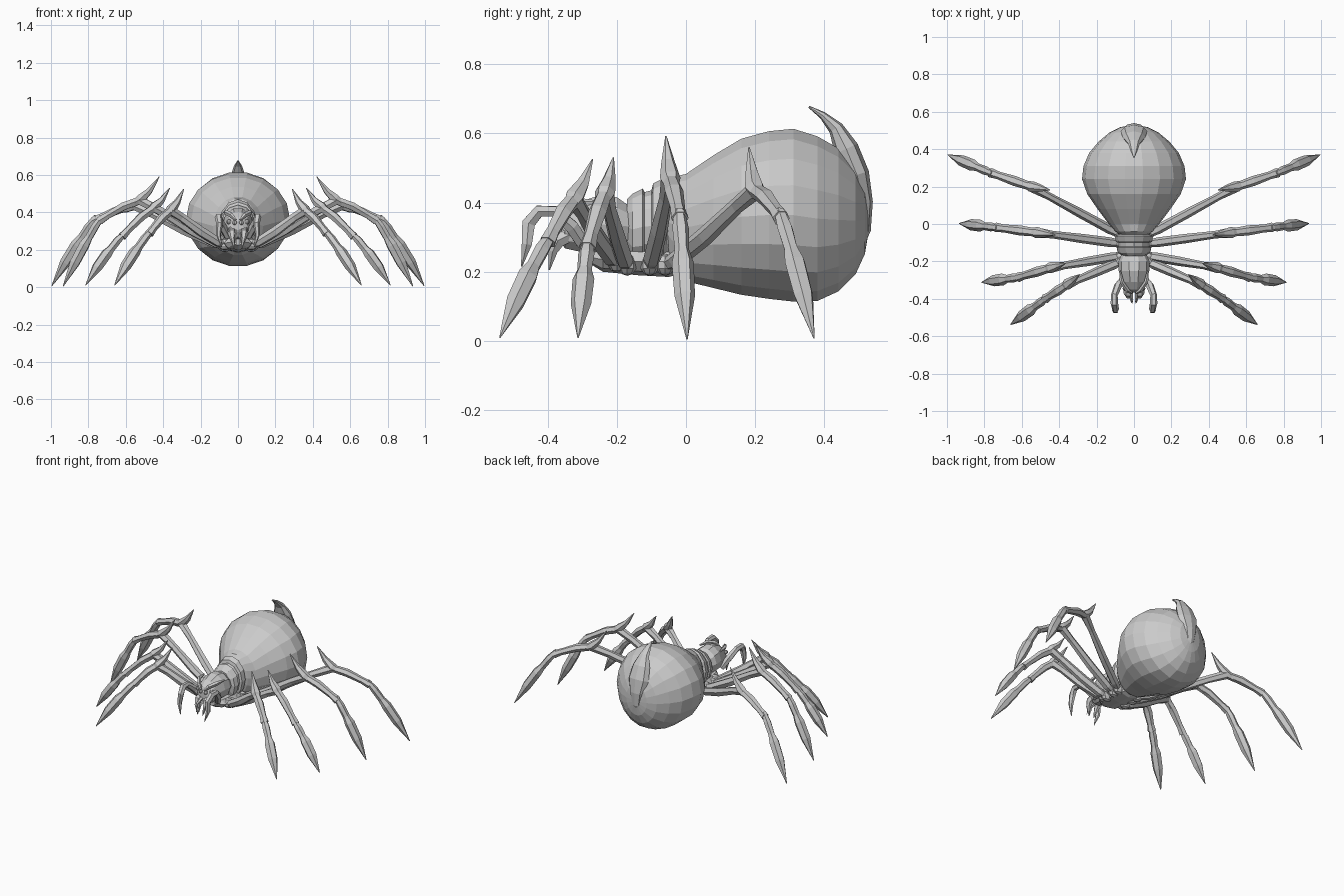
import bpy, bmesh, math
from mathutils import Vector


def skin(name, rings):
    """Join equal-sized rings of points into one closed flat-shaded mesh."""
    bm = bmesh.new()
    vr = [[bm.verts.new(p) for p in r] for r in rings]
    n = len(vr[0])
    for a, b in zip(vr, vr[1:]):
        for i in range(n):
            j = (i + 1) % n
            bm.faces.new((a[i], a[j], b[j], b[i]))
    bm.faces.new(vr[0])
    bm.faces.new(vr[-1])
    bmesh.ops.recalc_face_normals(bm, faces=bm.faces)
    me = bpy.data.meshes.new(name)
    bm.to_mesh(me)
    bm.free()
    ob = bpy.data.objects.new(name, me)
    bpy.context.collection.objects.link(ob)
    return ob


def loft(name, stations, n):
    """Body along y: stations are (y, z bottom, z top, half width)."""
    rings = []
    for y, lo, hi, rx in stations:
        ring = []
        for i in range(n):
            a = 2 * math.pi * i / n
            ring.append((rx * math.cos(a), y, (lo + hi) / 2 + (hi - lo) / 2 * math.sin(a)))
        rings.append(ring)
    return skin(name, rings)


def limb(name, stations, ref, n=6):
    """Tapered tube: stations are (x, y, z, radius along ref, other radius)."""
    pts = [Vector(s[:3]) for s in stations]
    rings = []
    for k, s in enumerate(stations):
        t = (pts[min(k + 1, len(pts) - 1)] - pts[max(k - 1, 0)]).normalized()
        u = (ref - t * ref.dot(t)).normalized()
        v = t.cross(u)
        ring = []
        for i in range(n):
            a = 2 * math.pi * i / n
            ring.append(pts[k] + u * s[3] * math.cos(a) + v * s[4] * math.sin(a))
        rings.append(ring)
    return skin(name, rings)


def mirror(ob):
    m = ob.modifiers.new("mirror", 'MIRROR')
    m.use_axis = (True, False, False)
    return ob


def ball(name, c, r, seg=8):
    bm = bmesh.new()
    bmesh.ops.create_uvsphere(bm, u_segments=seg, v_segments=seg // 2 + 1, radius=1)
    for v in bm.verts:
        v.co = Vector([v.co[i] * r[i] + c[i] for i in range(3)])
    me = bpy.data.meshes.new(name)
    bm.to_mesh(me)
    bm.free()
    ob = bpy.data.objects.new(name, me)
    bpy.context.collection.objects.link(ob)
    return ob


X = Vector((1, 0, 0))

# Swollen abdomen
loft("abdomen", [(-.06, .25, .45, .075), (-.04, .2, .475, .10), (.0, .17, .485, .135),
                 (.08, .15, .54, .195), (.16, .13, .588, .25), (.24, .118, .61, .278),
                 (.31, .11, .617, .27), (.38, .112, .595, .24), (.44, .14, .56, .19),
                 (.49, .19, .505, .13), (.517, .25, .45, .075), (.527, .31, .39, .025)], 18)

# Hooked spine on the back of the abdomen
limb("back_spine", [(0, .355, .677, .003, .003), (0, .395, .652, .02, .011), (0, .433, .615, .033, .022),
                    (0, .463, .555, .06, .036), (0, .494, .48, .072, .036), (0, .513, .40, .05, .027),
                    (0, .512, .32, .03, .022), (0, .495, .25, .006, .006)], X, 8)

# Thorax with raised bands, head and belly plate
loft("thorax", [(-.17, .25, .41, .06), (-.155, .22, .425, .085), (-.125, .22, .44, .092),
                (-.12, .23, .43, .083), (-.10, .23, .435, .083), (-.095, .21, .455, .097),
                (-.065, .21, .47, .10), (-.055, .22, .455, .085), (-.03, .23, .46, .08)], 12)
loft("head", [(-.365, .29, .34, .03), (-.35, .265, .375, .052), (-.31, .255, .405, .066),
              (-.25, .25, .425, .082), (-.20, .25, .42, .084), (-.16, .27, .39, .065)], 10)
loft("belly_plate", [(-.28, .225, .26, .03), (-.24, .2, .27, .075), (-.14, .19, .27, .09),
                     (-.05, .185, .27, .085), (.01, .2, .26, .04)], 8)

# Brow ridges, eyes, jaws and fangs
mirror(limb("brow", [(.012, -.37, .36, .006, .006), (.035, -.355, .385, .014, .012),
                     (.065, -.31, .40, .014, .012), (.075, -.25, .40, .005, .005)], Vector((0, 0, 1)), 5))
for ex, ey, ez, er in [(.018, -.362, .345, .013), (.048, -.345, .35, .014), (.038, -.352, .315, .01)]:
    mirror(ball("eye", (ex, ey, ez), (er, er, er)))
mirror(limb("jaw", [(.03, -.33, .31, .022, .022), (.032, -.37, .29, .024, .024),
                    (.03, -.385, .26, .014, .016), (.018, -.395, .205, .002, .002)], X))
mirror(limb("small_fang", [(.012, -.36, .3, .01, .01), (.012, -.41, .28, .008, .008),
                           (.01, -.425, .23, .001, .001)], X, 5))

# Hooked feelers either side of the face
mirror(limb("feeler", [(.055, -.29, .27, .02, .02), (.085, -.33, .33, .022, .022), (.105, -.38, .375, .018, .018),
                       (.105, -.425, .375, .02, .02), (.098, -.455, .34, .018, .022),
                       (.104, -.46, .28, .013, .017), (.088, -.475, .215, .002, .002)], X))

# Legs: hip, knee, ankle, foot tip, knee-spike tip
LEGS = {
    "front": ((.07, -.20, .23), (.36, -.325, .41), (.475, -.40, .285), (.66, -.538, .01), (.29, -.27, .525)),
    "second": ((.07, -.17, .22), (.45, -.235, .425), (.62, -.285, .27), (.815, -.312, .01), (.365, -.21, .53)),
    "third": ((.07, -.105, .22), (.525, -.045, .465), (.74, -.018, .355), (.935, .003, .005), (.42, -.058, .592)),
    "rear": ((.07, -.06, .22), (.55, .20, .435), (.77, .275, .355), (.995, .37, .008), (.45, .182, .56)),
}
for name, pts in LEGS.items():
    hip, knee, ankle, foot, tip = map(Vector, pts)
    side = Vector((0, 0, 1)).cross(foot - hip).normalized()
    down = Vector((0, 0, -1))
    up = Vector((0, 0, 1))

    def st(p, a, b):
        return (*p, a, b)

    # Thigh, sagging slightly towards the hip
    mirror(limb(name + "_thigh", [st(hip, .016, .018),
                                  st(hip.lerp(knee, .12) + down * .012, .026, .025),
                                  st(hip.lerp(knee, .45) + down * .012, .025, .028),
                                  st(hip.lerp(knee, .8), .02, .024),
                                  st(knee, .028, .026)], side))
    # Knee spike
    mirror(limb(name + "_knee_spike", [st(knee.lerp(ankle, .25) + down * .005, .014, .014),
                                       st(knee.lerp(tip, .05), .03, .028),
                                       st(knee.lerp(tip, .5) + down * .012, .02, .018),
                                       st(tip, .002, .002)], side))
    # Shin
    mirror(limb(name + "_shin", [st(knee, .022, .022),
                                 st(knee.lerp(ankle, .4) + up * .012, .027, .024),
                                 st(knee.lerp(ankle, .8) + up * .006, .021, .02),
                                 st(ankle, .026, .024)], side))
    # Blade-shaped foot
    mirror(limb(name + "_foot", [st(ankle.lerp(foot, -.06), .016, .016),
                                 st(ankle.lerp(foot, .12) + up * .012, .024, .022),
                                 st(ankle.lerp(foot, .3) + up * .014, .021, .022),
                                 st(ankle.lerp(foot, .42) + up * .018, .032, .03),
                                 st(ankle.lerp(foot, .68) + up * .014, .03, .029),
                                 st(foot, .002, .002)], side))
    # Hip bulge
    mirror(ball(name + "_hip", (hip.x, hip.y, hip.z), (.04, .028, .032)))
